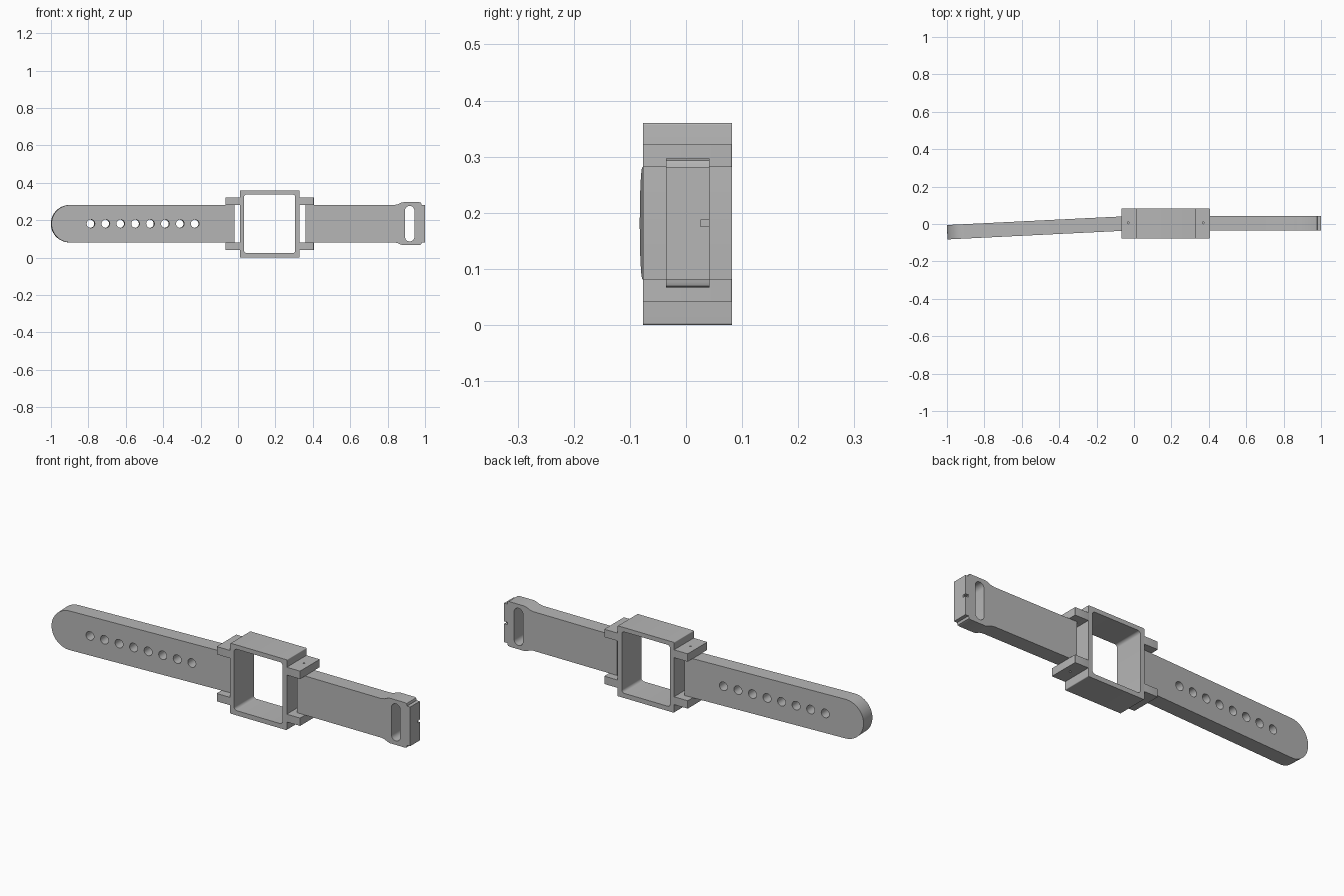
import bpy
from math import pi, cos, sin

if "Cube" in bpy.data.objects:
    bpy.data.objects.remove(bpy.data.objects["Cube"], do_unlink=True)

grey = bpy.data.materials.new("plain grey")
grey.use_nodes = True
grey.diffuse_color = (0.47, 0.47, 0.47, 1)
grey.node_tree.nodes["Principled BSDF"].inputs["Base Color"].default_value = grey.diffuse_color

FRONT = (pi / 2, 0, 0)        # profile drawn in x, z
SIDE = (pi / 2, 0, pi / 2)    # profile drawn in y, z
TOP = (0, 0, 0)               # profile drawn in x, y
MID = 0.1815                  # height of the strap centre line


def arc(cx, cy, r, start, end, steps):
    return [(cx + r * cos(start + (end - start) * i / steps),
             cy + r * sin(start + (end - start) * i / steps)) for i in range(steps + 1)]


def circle(cx, cy, r, steps=24):
    return arc(cx, cy, r, 0, 2 * pi, steps)[:-1]


def round_rect(x0, x1, y0, y1, r):
    corners = [(x1 - r, y1 - r), (x0 + r, y1 - r), (x0 + r, y0 + r), (x1 - r, y0 + r)]
    return [p for i, (cx, cy) in enumerate(corners)
            for p in arc(cx, cy, r, i * pi / 2, (i + 1) * pi / 2, 6)]


def plate(name, loops, thickness, location, rotation):
    """Flat outline with holes, given a thickness."""
    curve = bpy.data.curves.new(name, 'CURVE')
    curve.dimensions = '2D'
    curve.fill_mode = 'BOTH'
    curve.extrude = thickness / 2
    for loop in loops:
        spline = curve.splines.new('POLY')
        spline.points.add(len(loop) - 1)
        for point, (x, y) in zip(spline.points, loop):
            point.co = (x, y, 0, 1)
        spline.use_cyclic_u = True
    curve.materials.append(grey)
    obj = bpy.data.objects.new(name, curve)
    obj.location, obj.rotation_euler = location, rotation
    bpy.context.collection.objects.link(obj)
    bpy.ops.object.select_all(action='DESELECT')
    obj.select_set(True)
    bpy.context.view_layer.objects.active = obj
    bpy.ops.object.convert(target='MESH')
    bpy.ops.object.shade_smooth_by_angle(angle=pi / 6)
    return obj


# Open case frame
plate("case_frame", [round_rect(0.01, 0.33, 0, 0.36, 0.004),
                     round_rect(0.032, 0.306, 0.024, 0.338, 0.015)],
      0.159, (0, 0.0025, 0), FRONT)

# Four lugs with pin holes
for side, x0, x1, pin in (("right", -0.067, 0.012, -0.03), ("left", 0.328, 0.405, 0.37)):
    for level, z in (("lower", 0.062), ("upper", 0.302)):
        plate(f"{side}_{level}_lug",
              [round_rect(x0, x1, -0.077, 0.082, 0.003), circle(pin, 0.006, 0.005, 12)],
              0.04, (0, 0, z), TOP)

# Long strap: rounded tip, row of holes, slightly swung forward
outline = [(0, -0.1), (0, 0.1)] + arc(-0.88, 0, 0.1, pi / 2, 3 * pi / 2, 32)
holes = [circle(-0.77 + i * 0.0797, 0, 0.022) for i in range(8)]
plate("long_strap", [outline] + holes, 0.077, (-0.02, 0.004, MID), (pi / 2, 0, 0.049))

# Short strap flaring into the slotted buckle end
upper = [(0.36, 0.1), (0.835, 0.1), (0.855, 0.104), (0.872, 0.112), (0.885, 0.115),
         (0.97, 0.115), (0.978, 0.112), (0.981, 0.105)]
lower = [(x, -y) for x, y in reversed(upper)]
slot = round_rect(0.893, 0.943, -0.095, 0.095, 0.0249)
plate("short_strap", [upper + lower, slot], 0.078, (0, 0.003, MID), FRONT)

# End bar with a small notch at the back
bar = [(-0.036, -0.1), (0.042, -0.1), (0.042, -0.006), (0.026, -0.006),
       (0.026, 0.006), (0.042, 0.006), (0.042, 0.1), (-0.036, 0.1)]
plate("end_bar", [bar], 0.02, (0.989, 0, MID), SIDE)
